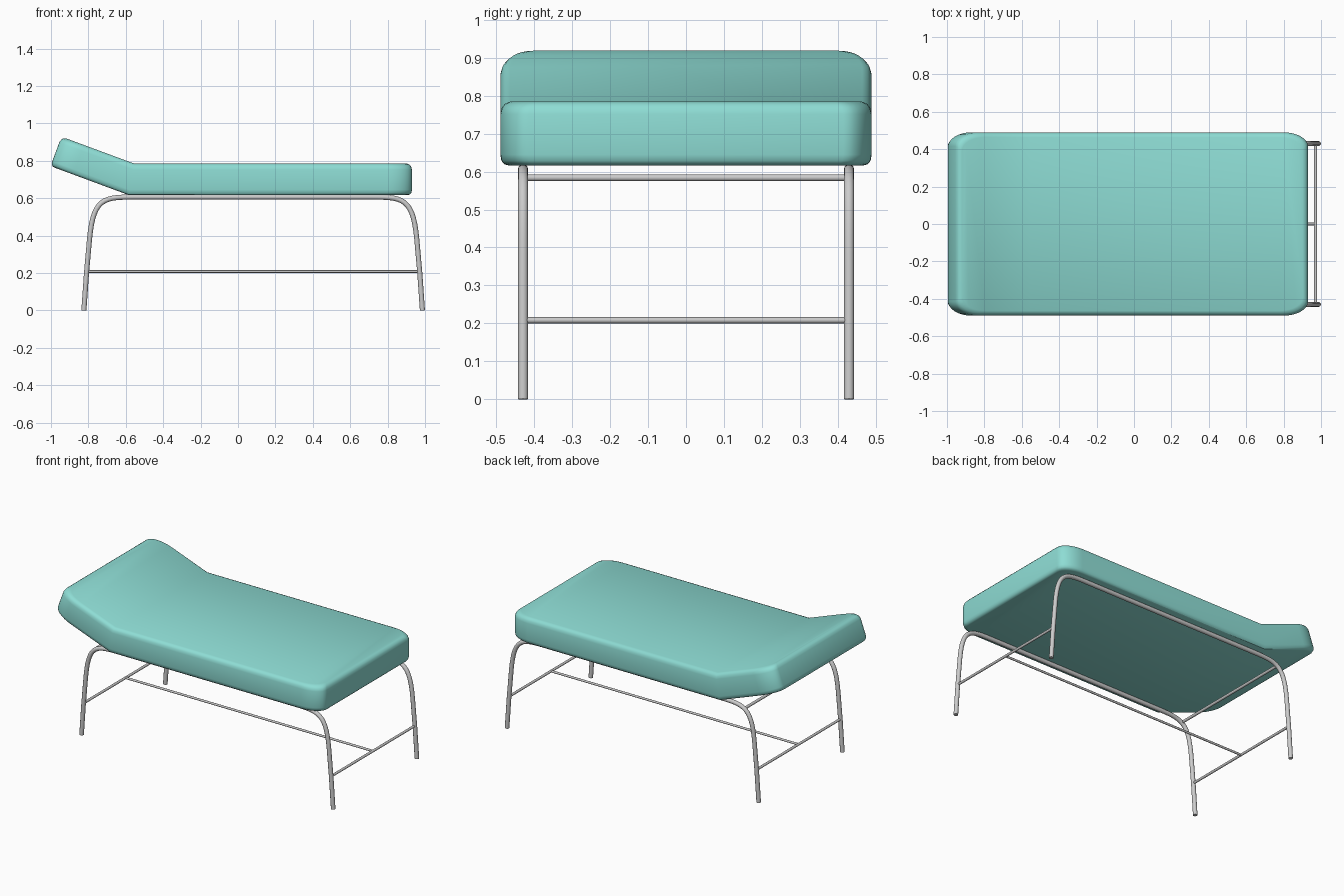
import bpy, bmesh
from math import sin, cos, tan, pi, radians
from mathutils import Vector

if "Cube" in bpy.data.objects:
    bpy.data.objects.remove(bpy.data.objects["Cube"])

CX, LEG_Y, R = 0.081, 0.43, 0.0135


def tube(name, pts, r):
    # round tube swept along a list of points
    cu = bpy.data.curves.new(name, 'CURVE')
    cu.dimensions = '3D'
    cu.bevel_depth, cu.bevel_resolution, cu.use_fill_caps = r, 4, True
    sp = cu.splines.new('POLY')
    sp.points.add(len(pts) - 1)
    for p, co in zip(sp.points, pts):
        p.co = (*co, 1)
    ob = bpy.data.objects.new(name, cu)
    bpy.context.collection.objects.link(ob)
    bpy.ops.object.select_all(action='DESELECT')
    ob.select_set(True)
    bpy.context.view_layer.objects.active = ob
    bpy.ops.object.convert(target='MESH')
    bpy.ops.object.shade_smooth_by_angle(angle=radians(40))


# bent side frames: two legs joined by a top rail
def bend(n=14):
    a, b, c, d = (Vector(v) for v in ((.875, .38), (.855, .60), (.80, .606), (.64, .606)))
    for i in range(n + 1):
        t = i / n
        yield a*(1-t)**3 + 3*b*t*(1-t)**2 + 3*c*t*t*(1-t) + d*t**3


half = [Vector((.905, 0)), Vector((.891, .2))] + list(bend())
for side, y in (("front", -LEG_Y), ("back", LEG_Y)):
    path = [(CX - p.x, y, p.y) for p in half] + [(CX + p.x, y, p.y) for p in reversed(half)]
    tube(side + "_leg_frame", path, R)

# cross bars and centre stretcher
for end, s in (("head", -1), ("foot", 1)):
    tube(end + "_cross_bar", [(CX + s*.89, -LEG_Y, .208), (CX + s*.89, LEG_Y, .208)], .008)
tube("head_upper_cross_bar", [(CX - .805, -LEG_Y, .584), (CX - .805, LEG_Y, .584)], .009)
tube("centre_stretcher", [(CX - .89, 0, .208), (CX + .89, 0, .208)], .007)

# cushion: stacked rounded outlines, then the head end is bent upwards
HX, HZ, ANG = -0.57, 0.701, radians(20.3)


def outline(inset, n=8):
    hx, hy, rx, ry = .965 - inset, .49 - inset, .13, .075
    for q, (sx, sy) in enumerate(((1, 1), (-1, 1), (-1, -1), (1, -1))):
        for i in range(n + 1):
            t = (q + i / n) * pi / 2
            yield (-.035 + sx*(hx - rx) + rx*cos(t), sy*(hy - ry) + ry*sin(t))


bm = bmesh.new()
layers = [(.020, .617), (.010, .620), (.003, .629), (0, .645),
          (0, .752), (.004, .768), (.012, .779), (.026, .785)]
rings = [[bm.verts.new((x, y, z)) for x, y in outline(i)] for i, z in layers]
for lo, hi in zip(rings, rings[1:]):
    for k in range(len(lo)):
        j = (k + 1) % len(lo)
        bm.faces.new((lo[k], lo[j], hi[j], hi[k]))
bm.faces.new(list(reversed(rings[0])))
bm.faces.new(rings[-1])
bmesh.ops.bisect_plane(bm, geom=bm.verts[:] + bm.edges[:] + bm.faces[:],
                       plane_co=(HX, 0, 0), plane_no=(1, 0, 0))
for v in bm.verts:
    s, h = v.co.x - HX, v.co.z - HZ
    if abs(s) < 1e-4:
        v.co.x = HX + h * tan(ANG / 2)
    elif s < 0:
        v.co.x = HX + s*cos(ANG) + h*sin(ANG)
        v.co.z = HZ - s*sin(ANG) + h*cos(ANG)
bmesh.ops.recalc_face_normals(bm, faces=bm.faces[:])
me = bpy.data.meshes.new("cushion")
bm.to_mesh(me)
bm.free()
mat = bpy.data.materials.new("teal_vinyl")
mat.diffuse_color = (.27, .72, .66, 1)
mat.use_nodes = True
mat.node_tree.nodes["Principled BSDF"].inputs["Base Color"].default_value = mat.diffuse_color
me.materials.append(mat)
cushion = bpy.data.objects.new("cushion", me)
bpy.context.collection.objects.link(cushion)
bpy.ops.object.select_all(action='DESELECT')
cushion.select_set(True)
bpy.context.view_layer.objects.active = cushion
bpy.ops.object.shade_smooth_by_angle(angle=radians(35))
